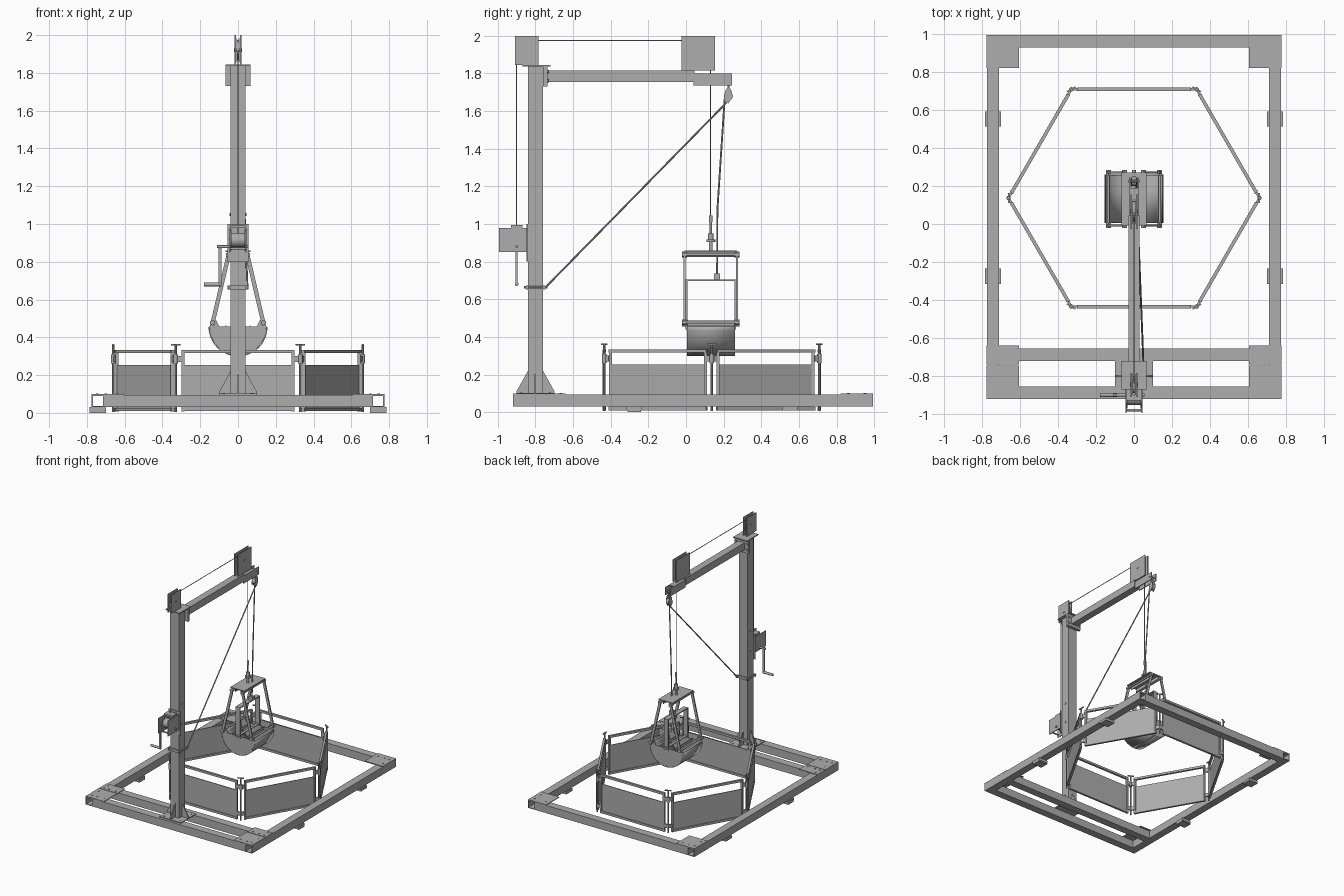
import bpy, bmesh, math
from mathutils import Vector

if "Cube" in bpy.data.objects:
    bpy.data.objects.remove(bpy.data.objects["Cube"])

steel = bpy.data.materials.new("steel_grey")
steel.use_nodes = True
steel.diffuse_color = (0.42, 0.42, 0.42, 1)
steel.node_tree.nodes["Principled BSDF"].inputs["Base Color"].default_value = steel.diffuse_color


def finish(name, bm, smooth=False):
    bmesh.ops.recalc_face_normals(bm, faces=bm.faces)
    for f in bm.faces:
        f.smooth = smooth and len(f.verts) == 4
    for e in bm.edges:
        if len(e.link_faces) == 2 and e.calc_face_angle() > 0.7:
            e.smooth = False
    me = bpy.data.meshes.new(name)
    bm.to_mesh(me)
    bm.free()
    me.materials.append(steel)
    ob = bpy.data.objects.new(name, me)
    bpy.context.collection.objects.link(ob)
    return ob


def box(name, x, y, z):
    """Box from (min, max) pairs."""
    bm = bmesh.new()
    bmesh.ops.create_cube(bm, size=1)
    for v in bm.verts:
        v.co = [(p[0] + p[1]) / 2 + c * (p[1] - p[0]) for p, c in zip((x, y, z), v.co)]
    return finish(name, bm)


def frame_of(a, b):
    """Two axes across the line a-b; the second one leans towards up."""
    d = (b - a).normalized()
    ref = Vector((0, 1, 0)) if abs(d.z) > 0.99 else Vector((0, 0, 1))
    u = d.cross(ref).normalized()
    return u, u.cross(d)


def bar(name, a, b, w, h, wall=0):
    """Rectangular bar, or an open tube when wall is set."""
    a, b = Vector(a), Vector(b)
    u, v = frame_of(a, b)
    bm = bmesh.new()

    def ring(p, k):
        return [bm.verts.new(p + u * s * (w / 2 - k) + v * t * (h / 2 - k))
                for s, t in ((-1, -1), (1, -1), (1, 1), (-1, 1))]

    loops = [ring(a, 0), ring(b, 0)]
    if wall:
        loops += [ring(b, wall), ring(a, wall), loops[0]]
    else:
        bm.faces.new(loops[0])
        bm.faces.new(loops[1])
    for p, q in zip(loops, loops[1:]):
        for i in range(4):
            j = (i + 1) % 4
            bm.faces.new((p[i], p[j], q[j], q[i]))
    return finish(name, bm)


def rod(name, a, b, r, n=12):
    a, b = Vector(a), Vector(b)
    bm = bmesh.new()
    bmesh.ops.create_cone(bm, cap_ends=True, segments=n, radius1=r, radius2=r, depth=(b - a).length)
    q = (b - a).to_track_quat('Z', 'Y')
    for v in bm.verts:
        v.co = q @ v.co + (a + b) / 2
    return finish(name, bm, True)


def prism(name, points, depth):
    """Polygon pushed along a depth vector."""
    bm = bmesh.new()
    f = bm.faces.new([bm.verts.new(p) for p in points])
    new = bmesh.ops.extrude_face_region(bm, geom=[f])["geom"]
    bmesh.ops.translate(bm, vec=depth, verts=[g for g in new if isinstance(g, bmesh.types.BMVert)])
    if f not in bm.faces:
        bm.faces.new([v for v in bm.verts][:len(points)])
    return finish(name, bm)


def bolt(x, y, z):
    rod("plate_bolt", (x, y, z), (x, y, z + 0.003), 0.007, 8)


# Ground frame of open square tubes
H, Z = 0.065, 0.0625
for s in (-1, 1):
    bar("side_beam", (s * 0.742, -0.92, Z), (s * 0.742, 0.995, Z), H, H, 0.006)
    # Corner plates, inner gussets and feet
    edge = sorted((s * 0.605, s * 0.775))
    for name, y0, y1 in (("back_corner_plate", 0.82, 0.995), ("front_corner_plate", -0.92, -0.745),
                         ("cross_beam_plate", -0.74, -0.64)):
        box(name, edge, (y0, y1), (0.095, 0.1))
        for bx, k in ((0.64, 0.25), (0.7, 0.25), (0.745, 0.25), (0.745, 0.75)):
            t = k if y0 < 0 else 1 - k
            bolt(s * bx, y0 + (y1 - y0) * t, 0.1)
    for y in (-0.275, 0.552):
        box("foot", sorted((s * 0.7, s * 0.785)), (y - 0.04, y + 0.04), (0.008, 0.03))
    box("corner_foot", sorted((s * 0.7, s * 0.785)), (-0.31, -0.24), (0, 0.012))
for name, y in (("back_beam", 0.962), ("front_beam", -0.888), ("cross_beam", -0.688)):
    bar(name, (-0.71, y, Z), (0.71, y, Z), H, H, 0.006)

# Mast with base plate, gussets and cap
PY = -0.8
box("mast_base_plate", (-0.1, 0.1), (PY - 0.1, PY + 0.1), (0.095, 0.102))
box("mast", (-0.04, 0.04), (PY - 0.04, PY + 0.04), (0.1, 1.84))
box("mast_cap", (-0.065, 0.065), (-0.87, -0.72), (1.837, 1.845))
for s in (-1, 1):
    tri = ((0.04, 0.1), (0.1, 0.1), (0.1, 0.112), (0.04, 0.22))
    prism("side_gusset", [(s * r, PY - 0.004, z) for r, z in tri], (0, 0.008, 0))
    prism("end_gusset", [(-0.004, PY + s * r, z) for r, z in tri], (0.008, 0, 0))
    for t in (-1, 1):
        bolt(s * 0.075, PY + t * 0.075, 0.102)
    for z in (0.88, 1.05):
        rod("mast_bolt", (s * 0.04, PY, z), (s * 0.044, PY, z), 0.008, 8)

# Jib arm, its mounting bracket and end cheeks
box("jib_bracket", (-0.065, 0.065), (-0.76, -0.735), (1.73, 1.84))
bar("jib_arm", (0, -0.74, 1.785), (0, 0.045, 1.785), 0.06, 0.06, 0.005)
for s in (-1, 1):
    box("jib_cheek", sorted((s * 0.018, s * 0.025)), (0.04, 0.245), (1.735, 1.8))
    for z in (1.76, 1.81):
        rod("bracket_bolt", (s * 0.05, -0.735, z), (s * 0.05, -0.728, z), 0.008, 8)
box("jib_cheek_web", (-0.02, 0.02), (0.04, 0.19), (1.79, 1.8))


# Pulley housings: two cheeks around a grooved wheel
def pulley(y0, y1, z0, cy, r):
    for s in (-1, 1):
        box("pulley_cheek", sorted((s * 0.011, s * 0.018)), (y0, y1), (z0, 2.0))
        rod("pulley_rim", (s * 0.004, cy, 1.92), (s * 0.009, cy, 1.92), r, 24)
    rod("pulley_hub", (-0.006, cy, 1.92), (0.006, cy, 1.92), r - 0.01, 24)
    rod("pulley_axle", (-0.021, cy, 1.92), (0.021, cy, 1.92), 0.01)


pulley(-0.91, -0.785, 1.845, -0.845, 0.055)
pulley(-0.025, 0.155, 1.815, 0.065, 0.065)
rod("hoist_rope_top", (0, -0.845, 1.975), (0, 0.065, 1.975), 0.003, 6)
rod("hoist_rope_rear", (0, -0.9, 1.92), (0, -0.9, 0.93), 0.003, 6)
rod("hoist_rope_front", (0, 0.13, 1.92), (0, 0.13, 1.02), 0.003, 6)

# Hand winch on the mast front
box("winch_mount", (-0.055, 0.055), (-0.848, -0.84), (0.8, 1.0))
for s in (-1, 1):
    box("winch_cheek", sorted((s * 0.04, s * 0.046)), (-0.995, -0.845), (0.85, 0.98))
    rod("winch_flange", (s * 0.034, -0.915, 0.915), (s * 0.039, -0.915, 0.915), 0.055, 20)
rod("winch_drum", (-0.04, -0.915, 0.915), (0.04, -0.915, 0.915), 0.038, 20)
rod("winch_tie", (-0.045, -0.98, 0.87), (0.045, -0.98, 0.87), 0.006)
box("winch_top", (-0.04, 0.04), (-0.93, -0.87), (0.98, 0.995))
rod("crank_shaft", (-0.11, -0.9, 0.88), (0.055, -0.9, 0.88), 0.008)
bar("crank_arm", (-0.095, -0.9, 0.89), (-0.095, -0.9, 0.67), 0.015, 0.01)
rod("crank_handle", (-0.18, -0.9, 0.68), (-0.09, -0.9, 0.68), 0.01)

# Mast clamp, guide rope and hanging block
for s in (-1, 1):
    rod("clamp_rod", (s * 0.046, -0.86, 0.663), (s * 0.046, -0.735, 0.663), 0.007, 8)
    y = PY + s * 0.045
    box("clamp_bar", (-0.056, 0.056), (y - 0.005, y + 0.005), (0.652, 0.674))
rod("guide_rope_long", (0.05, -0.745, 0.665), (0.012, 0.215, 1.645), 0.005, 8)
rod("guide_rope_upper", (0.012, 0.205, 1.66), (0.02, 0.167, 1.08), 0.005, 8)
rod("guide_rope_lower", (0.02, 0.167, 1.08), (0.015, 0.165, 0.72), 0.005, 8)
for s in (-1, 1):
    prism("block_cheek", [(s * 0.011, y, z) for y, z in
          ((0.2, 1.66), (0.225, 1.64), (0.245, 1.67), (0.245, 1.7), (0.228, 1.735), (0.21, 1.71))],
          (s * 0.005, 0, 0))
rod("block_wheel", (-0.011, 0.225, 1.68), (0.011, 0.225, 1.68), 0.024, 16)
rod("block_hanger", (0, 0.226, 1.7), (0, 0.226, 1.77), 0.006, 8)
rod("block_pin", (-0.03, 0.226, 1.765), (0.03, 0.226, 1.765), 0.007, 8)

# Grab head with hook fittings
BY = 0.132
box("head_plate", (-0.065, 0.065), (-0.008, 0.272), (0.852, 0.86))
for z0, z1, r in ((0.86, 0.905, 0.01), (0.905, 0.917, 0.024), (0.917, 0.95, 0.014),
                  (0.95, 1.01, 0.006), (1.01, 1.045, 0.009)):
    rod("hook_fitting", (0, BY, z0), (0, BY, z1), r)
for s in (-1, 1):
    rod("head_rod", (s * 0.05, -0.02, 0.838), (s * 0.05, 0.284, 0.838), 0.008)
    rod("shell_rod", (s * 0.135, -0.02, 0.478), (s * 0.135, 0.284, 0.478), 0.008)
    box("head_rib", sorted((s * 0.025, s * 0.03)), (0.0, 0.264), (0.825, 0.854))
    for y in (-0.008, 0.272):
        bar("grab_arm", (s * 0.047, y, 0.848), (s * 0.137, y, 0.465), 0.01, 0.022)
        for x, z in ((0.05, 0.838), (0.135, 0.478)):
            rod("rod_nut", (s * x, y - 0.013, z), (s * x, y + 0.013, z), 0.015, 6)

# Inner lifting frame
for y in (0.0, 0.26):
    box("lift_upright", (-0.02, 0.02), (y - 0.003, y + 0.007), (0.44, 0.705))
box("lift_crossbar", (-0.02, 0.02), (0, 0.264), (0.698, 0.706))
box("lift_eye", (-0.005, 0.03), (0.15, 0.18), (0.706, 0.738))
rod("lift_axle", (0, -0.02, 0.465), (0, 0.284, 0.465), 0.01)

# Two quarter-round clamshell scoops
R, Y0, Y1 = 0.153, 0.004, 0.26
for s in (-1, 1):
    arc = [(s * R * math.sin(i * math.pi / 24), 0.455 - R * math.cos(i * math.pi / 24)) for i in range(13)]
    bm = bmesh.new()
    rows = [[bm.verts.new((x, y, z)) for x, z in arc] for y in (Y0, Y1)]
    for i in range(12):
        bm.faces.new((rows[0][i], rows[0][i + 1], rows[1][i + 1], rows[1][i]))
    scoop = finish("scoop_shell", bm, True)
    mod = scoop.modifiers.new("thickness", 'SOLIDIFY')
    mod.thickness = 0.006
    mod.offset = 0
    wall = arc + [(s * 0.13, 0.49), (s * 0.115, 0.49), (s * 0.1, 0.458), (0, 0.458)]
    for y in (Y0, Y1 - 0.006):
        prism("scoop_wall", [(x, y, z) for x, z in wall], (0, 0.006, 0))
    box("scoop_lip", sorted((s * 0.06, s * 0.066)), (Y0, Y1), (0.44, 0.462))

# Hexagonal fence: six framed panels with hinge pins at the corners
C = Vector((0, 0.137, 0))
corners = [C + 0.66 * Vector((math.cos(i * math.pi / 3), math.sin(i * math.pi / 3), 0)) for i in range(6)]
for i, p in enumerate(corners):
    q = corners[(i + 1) % 6]
    d = (q - p).normalized()
    out = (p - C).normalized()
    side = Vector((-out.y, out.x, 0))
    a, b = p + d * 0.03, q - d * 0.03
    up = lambda v, z: v + Vector((0, 0, z))
    for name, z in (("panel_top_rail", 0.325), ("panel_bottom_rail", 0.018)):
        bar(name, up(a, z), up(b, z), 0.018, 0.018)
    bar("panel_sheet", up(a, 0.137), up(b, 0.137), 0.006, 0.232)
    for e, n in ((a, 1), (b, -1)):
        bar("panel_stile", up(e, 0.01), up(e + d * n * 0.016, 0.01) + Vector((0, 0, 0)), 0.018, 0.004)
        m = e + d * n * 0.008
        bar("panel_stile", up(m, 0.01), up(m, 0.334), 0.016, 0.016)
        for z in (0.06, 0.285):
            bar("hinge_tab", up(e - d * n * 0.028, z), up(e, z), 0.012, 0.03)
    rod("hinge_pin", up(p, 0.005), up(p, 0.362), 0.006, 8)
    rod("pin_collar", up(p, 0.262), up(p, 0.308), 0.012, 10)
    bar("pin_handle", up(p - side * 0.026, 0.362), up(p + side * 0.026, 0.362), 0.008, 0.008)
